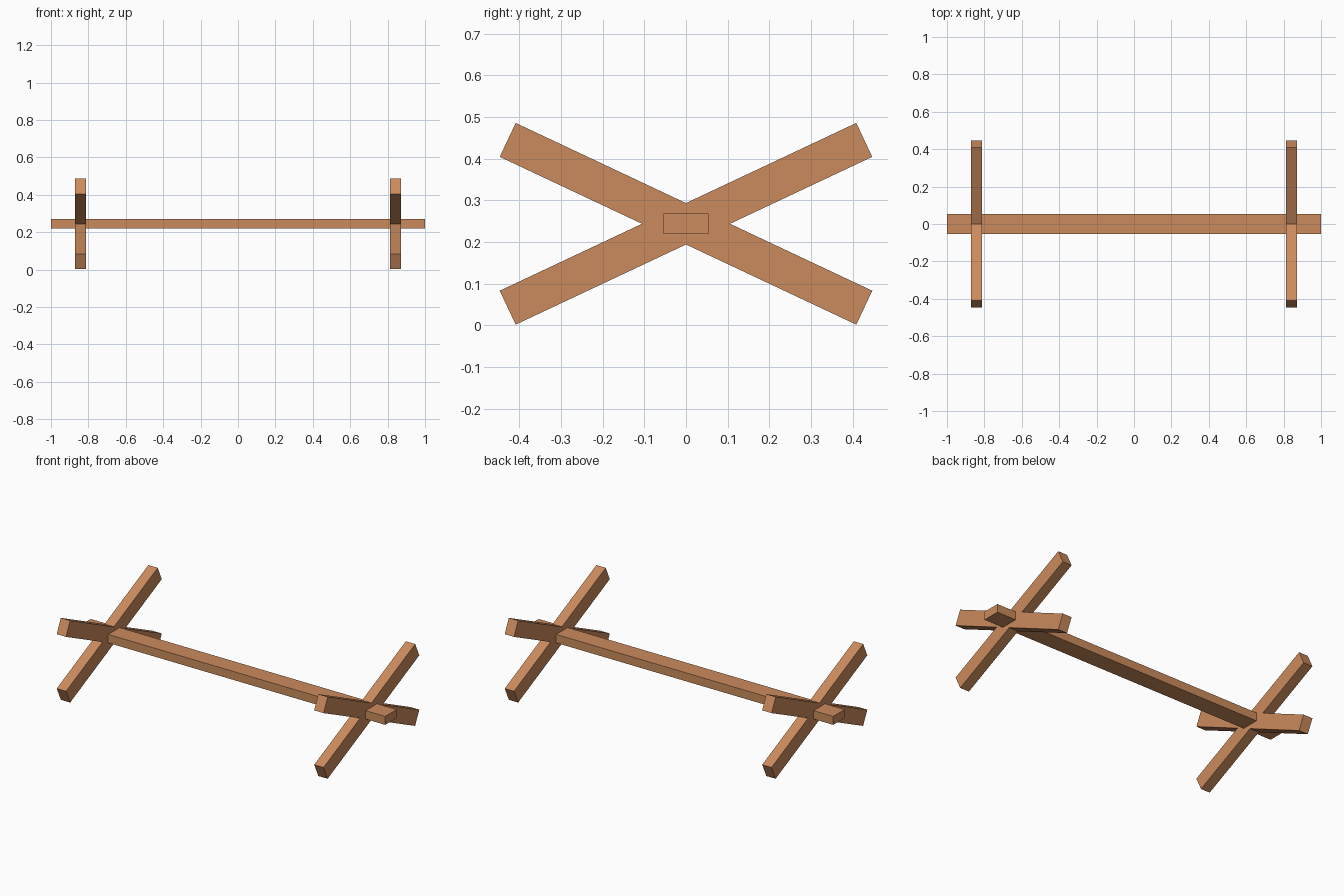
import bpy
from math import radians

if "Cube" in bpy.data.objects:
    bpy.data.objects.remove(bpy.data.objects["Cube"])

wood = bpy.data.materials.new("wood")
wood.diffuse_color = (0.60, 0.26, 0.11, 1)
wood.use_nodes = True
wood.node_tree.nodes["Principled BSDF"].inputs["Base Color"].default_value = wood.diffuse_color

MID_Z = 0.244


def board(name, size, x=0.0, tilt=0.0):
    """Square-edged timber centred on the crossing height, tilted about x."""
    bpy.ops.mesh.primitive_cube_add(size=1, location=(x, 0, MID_Z))
    ob = bpy.context.object
    ob.name = name
    ob.scale = size
    ob.rotation_euler.x = radians(tilt)
    ob.data.materials.append(wood)
    return ob


# Long beam joining the two crosses
board("long_beam", (2.0, 0.107, 0.05))

# Crossed legs at both ends
for side, x in (("left", -0.842), ("right", 0.842)):
    for lean, tilt in (("rising", 25.2), ("falling", -25.2)):
        board(f"{side}_{lean}_leg", (0.061, 0.946, 0.09), x, tilt)
